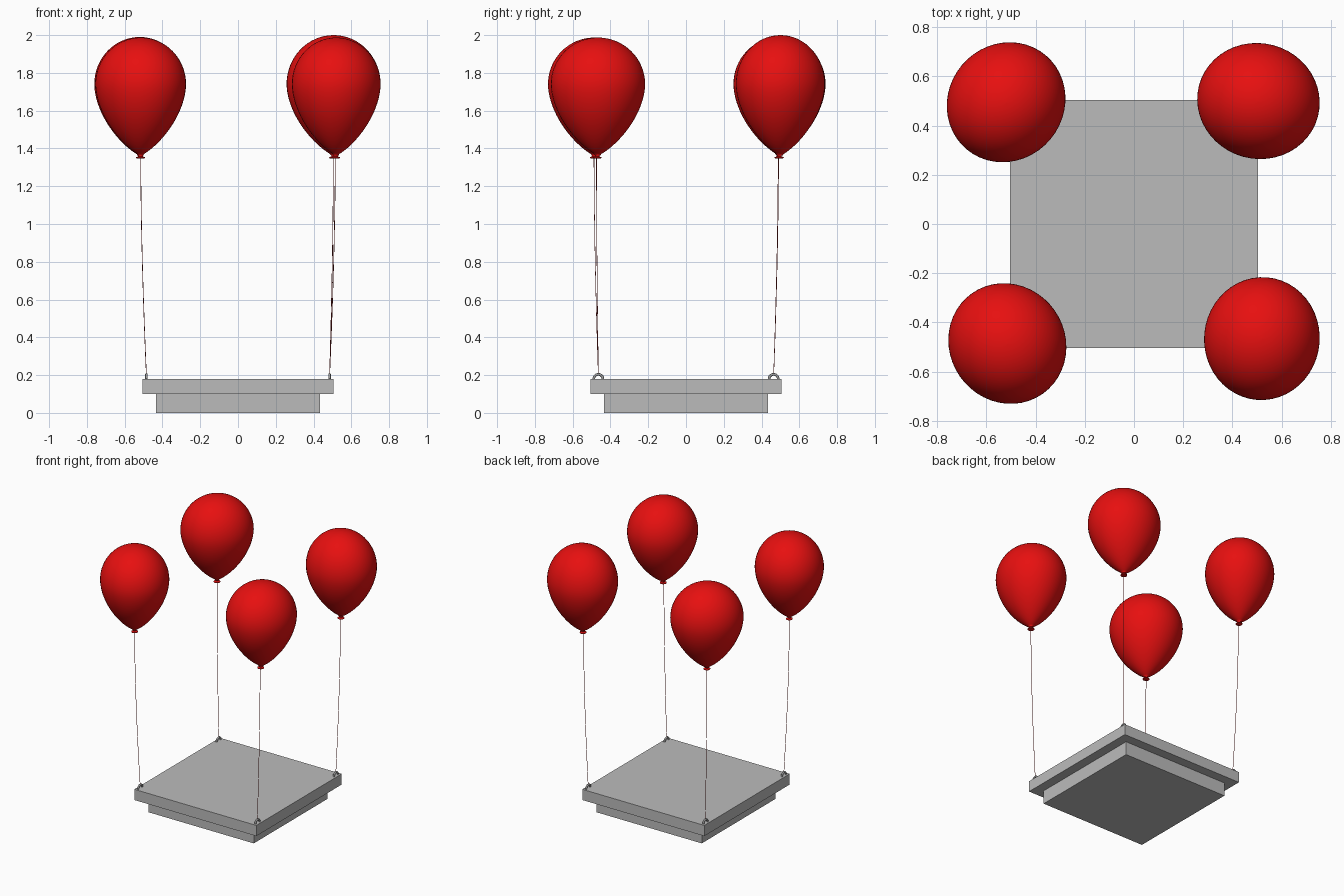
import bpy, bmesh, math
from mathutils import Vector

if "Cube" in bpy.data.objects:
    bpy.data.objects.remove(bpy.data.objects["Cube"])


def material(name, rgb):
    m = bpy.data.materials.new(name)
    m.diffuse_color = (*rgb, 1)
    m.use_nodes = True
    m.node_tree.nodes["Principled BSDF"].inputs["Base Color"].default_value = m.diffuse_color
    return m


RED = material("balloon red", (0.8, 0.005, 0.005))
GREY = material("platform grey", (0.5, 0.5, 0.5))
METAL = material("hook grey", (0.35, 0.35, 0.35))
STRING = material("string dark red", (0.35, 0.03, 0.03))


def add_object(name, bm, mat, smooth=False):
    bmesh.ops.recalc_face_normals(bm, faces=bm.faces)
    me = bpy.data.meshes.new(name)
    bm.to_mesh(me)
    bm.free()
    ob = bpy.data.objects.new(name, me)
    bpy.context.collection.objects.link(ob)
    me.materials.append(mat)
    if smooth:
        bpy.ops.object.select_all(action='DESELECT')
        ob.select_set(True)
        bpy.context.view_layer.objects.active = ob
        bpy.ops.object.shade_smooth_by_angle(angle=math.radians(50))
    return ob


def slab(name, half, z0, z1):
    bm = bmesh.new()
    bmesh.ops.create_cube(bm, size=1)
    for v in bm.verts:
        v.co = (v.co.x * 2 * half, v.co.y * 2 * half, z0 if v.co.z < 0 else z1)
    add_object(name, bm, GREY)


def lathe(name, profile, mat, centre, sx, sy, angle, n=48):
    """Revolve (radius, z) points into an elliptical solid turned about z."""
    bm = bmesh.new()
    rings = []
    ca, sa = math.cos(angle), math.sin(angle)
    for r, z in profile:
        ring = []
        for i in range(n):
            a = 2 * math.pi * i / n
            x, y = r * sx * math.cos(a), r * sy * math.sin(a)
            ring.append(bm.verts.new((centre[0] + x * ca - y * sa,
                                      centre[1] + x * sa + y * ca, z)))
        rings.append(ring)
    for a, b in zip(rings, rings[1:]):
        for i in range(n):
            j = (i + 1) % n
            bm.faces.new((a[i], a[j], b[j], b[i]))
    bm.faces.new(rings[0])
    bm.faces.new(rings[-1])
    add_object(name, bm, mat, True)


def tube(name, path, radius, mat, n=8):
    """Sweep a circle along a path of points."""
    bm = bmesh.new()
    pts = [Vector(p) for p in path]
    side = Vector((1, 0, 0))
    rings = []
    for k, p in enumerate(pts):
        t = (pts[min(k + 1, len(pts) - 1)] - pts[max(k - 1, 0)]).normalized()
        u = (side - t * side.dot(t)).normalized()
        w = t.cross(u)
        rings.append([bm.verts.new(p + radius * (u * math.cos(2 * math.pi * i / n)
                                                 + w * math.sin(2 * math.pi * i / n)))
                      for i in range(n)])
    for a, b in zip(rings, rings[1:]):
        for i in range(n):
            j = (i + 1) % n
            bm.faces.new((a[i], a[j], b[j], b[i]))
    bm.faces.new(rings[0])
    bm.faces.new(rings[-1])
    add_object(name, bm, mat, True)


# Two-step platform
slab("platform_base", 0.435, 0.0, 0.1)
slab("platform_top", 0.505, 0.1, 0.18)

EQUATOR, BOTTOM = 1.74, 1.363


def balloon_profile(top):
    pts = []
    for i in range(25):                       # tapered lower half
        t = math.cos(math.pi / 2 * i / 24)
        pts.append((max(0.014 / 0.24, (1 - t ** 1.8) ** 0.8), EQUATOR - t * (EQUATOR - BOTTOM)))
    for i in range(1, 17):                    # domed upper half
        a = math.pi / 2 * i / 16
        pts.append((max(0.004, math.cos(a)), EQUATOR + (top - EQUATOR) * math.sin(a)))
    return pts


# corner: sign x, sign y, balloon centre, knot position, top height, turn of the oval
corners = {
    "front_left": (-1, -1, (-0.515, -0.486), (-0.515, -0.487), 1.987, -55),
    "front_right": (1, -1, (0.52, -0.466), (0.515, -0.474), 1.987, 85),
    "back_left": (-1, 1, (-0.52, 0.495), (-0.515, 0.488), 1.99, 50),
    "back_right": (1, 1, (0.506, 0.5), (0.505, 0.49), 2.0, -15),
}
for name, (sx, sy, c, k, top, turn) in corners.items():
    # Balloon and its flared knot
    lathe(name + "_balloon", balloon_profile(top), RED, c, 0.25, 0.235, math.radians(turn))
    lathe(name + "_knot", [(0.016, 1.347), (0.023, 1.349), (0.023, 1.353), (0.011, 1.358),
                           (0.012, 1.364), (0.02, 1.372)], RED,
          ((c[0] + k[0]) / 2, (c[1] + k[1]) / 2), 1, 1, 0, 20)
    # Arched hook on the platform corner
    hx, hy = 0.485 * sx, 0.464 * sy
    arch = [(hx, hy + 0.024 * math.cos(a), 0.18 + 0.024 * math.sin(a))
            for a in (math.pi * i / 14 for i in range(15))]
    tube(name + "_hook", arch, 0.007, METAL)
    # Thin string, gently bowed
    path = []
    for i in range(13):
        t = i / 12
        e = 1 - (1 - t) ** 1.7
        path.append((hx + (k[0] - hx) * e, hy + (k[1] - hy) * e, 0.2 + 1.15 * t))
    tube(name + "_string", path, 0.0018, STRING, 6)
